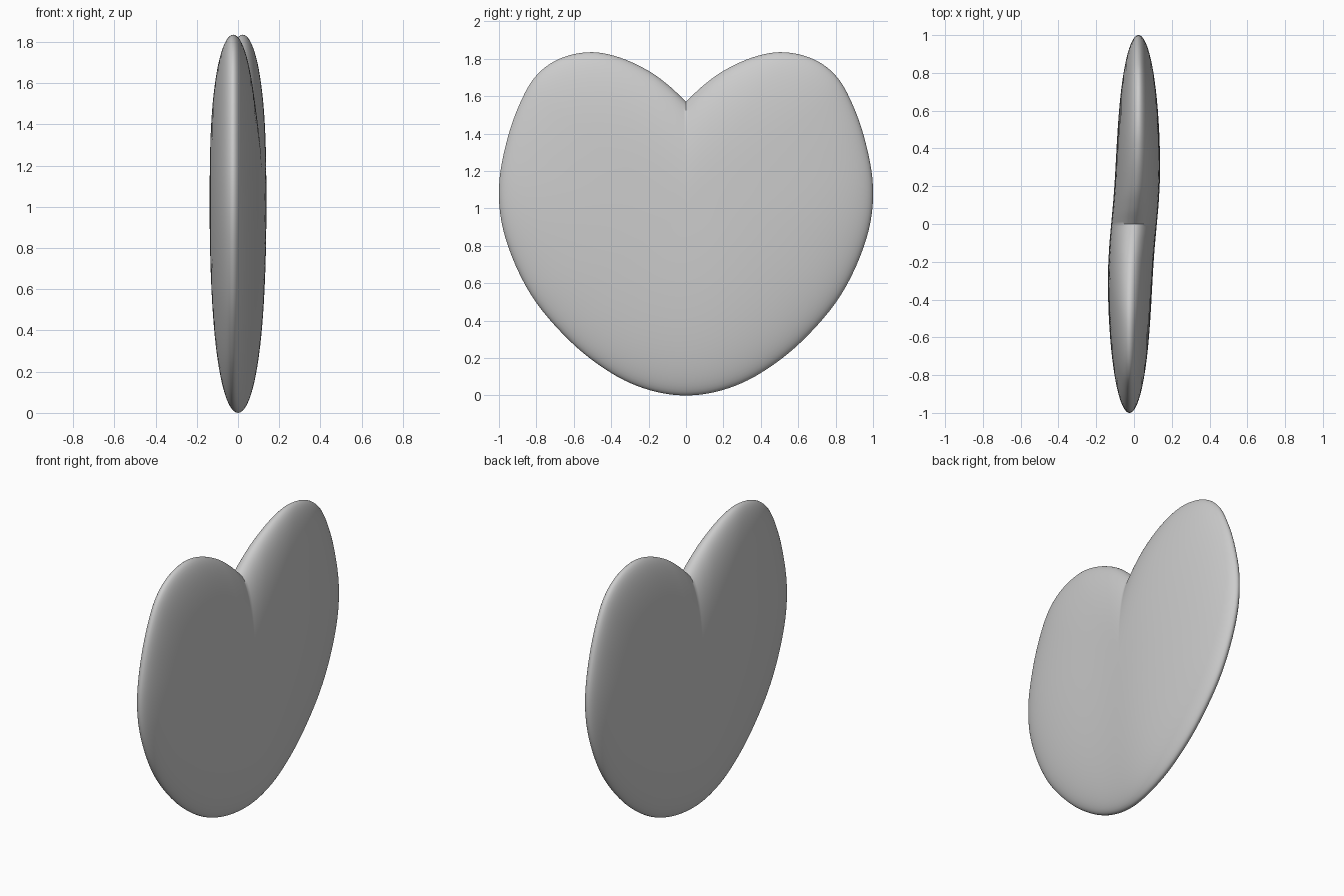
import bpy, bmesh, math
from mathutils import Vector

if "Cube" in bpy.data.objects:
    bpy.data.objects.remove(bpy.data.objects["Cube"])

# Right half of the heart outline (y, z), from the notch round to the bottom
HALF = [(0, 1.57), (0.09, 1.655), (0.2, 1.735), (0.35, 1.805), (0.5, 1.835), (0.65, 1.81),
        (0.77, 1.74), (0.86, 1.62), (0.95, 1.39), (1.0, 1.11), (0.965, 0.84),
        (0.83, 0.54), (0.62, 0.29), (0.4, 0.12), (0.2, 0.03), (0, 0)]
CENTRE = Vector((0, 0.98))
THICK = 0.121
STEPS, RINGS = 6, 22


def spline(points):
    p = [Vector(q) for q in points]
    p = [2 * p[0] - p[1]] + p + [Vector((-p[-2].x, p[-2].y))]
    out = []
    for i in range(1, len(p) - 2):
        a, b, c, d = p[i - 1:i + 3]
        for k in range(STEPS):
            t = k / STEPS
            out.append(0.5 * (2 * b + (c - a) * t + (2 * a - 5 * b + 4 * c - d) * t * t
                              + (3 * b - a - 3 * c + d) * t ** 3))
    return out + [p[-2]]


half = spline(HALF)
outline = half + [Vector((-q.x, q.y)) for q in reversed(half[1:-1])]
n = len(outline)


def lean(y):
    # The two lobes sit slightly to opposite sides
    return 0.024 * math.tanh(y / 0.25)


# Puffed heart: concentric rings swell from the rim to each face
bm = bmesh.new()


def ring(theta, side):
    s = math.sin(theta) ** 0.8
    x = side * THICK * math.cos(theta)
    verts = []
    for q in outline:
        p = CENTRE + (q - CENTRE) * s
        verts.append(bm.verts.new((x + lean(p.x), p.x, p.y)))
    return verts


rim = ring(math.pi / 2, 0)
for side in (1, -1):
    last = rim
    for r in range(RINGS - 1, 0, -1):
        cur = ring(math.pi / 2 * r / RINGS, side)
        for i in range(n):
            j = (i + 1) % n
            bm.faces.new((last[i], last[j], cur[j], cur[i]))
        last = cur
    mid = bm.verts.new((side * THICK, 0, CENTRE.y))
    for i in range(n):
        bm.faces.new((last[i], last[(i + 1) % n], mid))
bmesh.ops.recalc_face_normals(bm, faces=bm.faces)

mesh = bpy.data.meshes.new("heart")
bm.to_mesh(mesh)
bm.free()
heart = bpy.data.objects.new("heart", mesh)
bpy.context.collection.objects.link(heart)
bpy.context.view_layer.objects.active = heart
heart.select_set(True)
bpy.ops.object.shade_smooth_by_angle(angle=math.radians(45))
